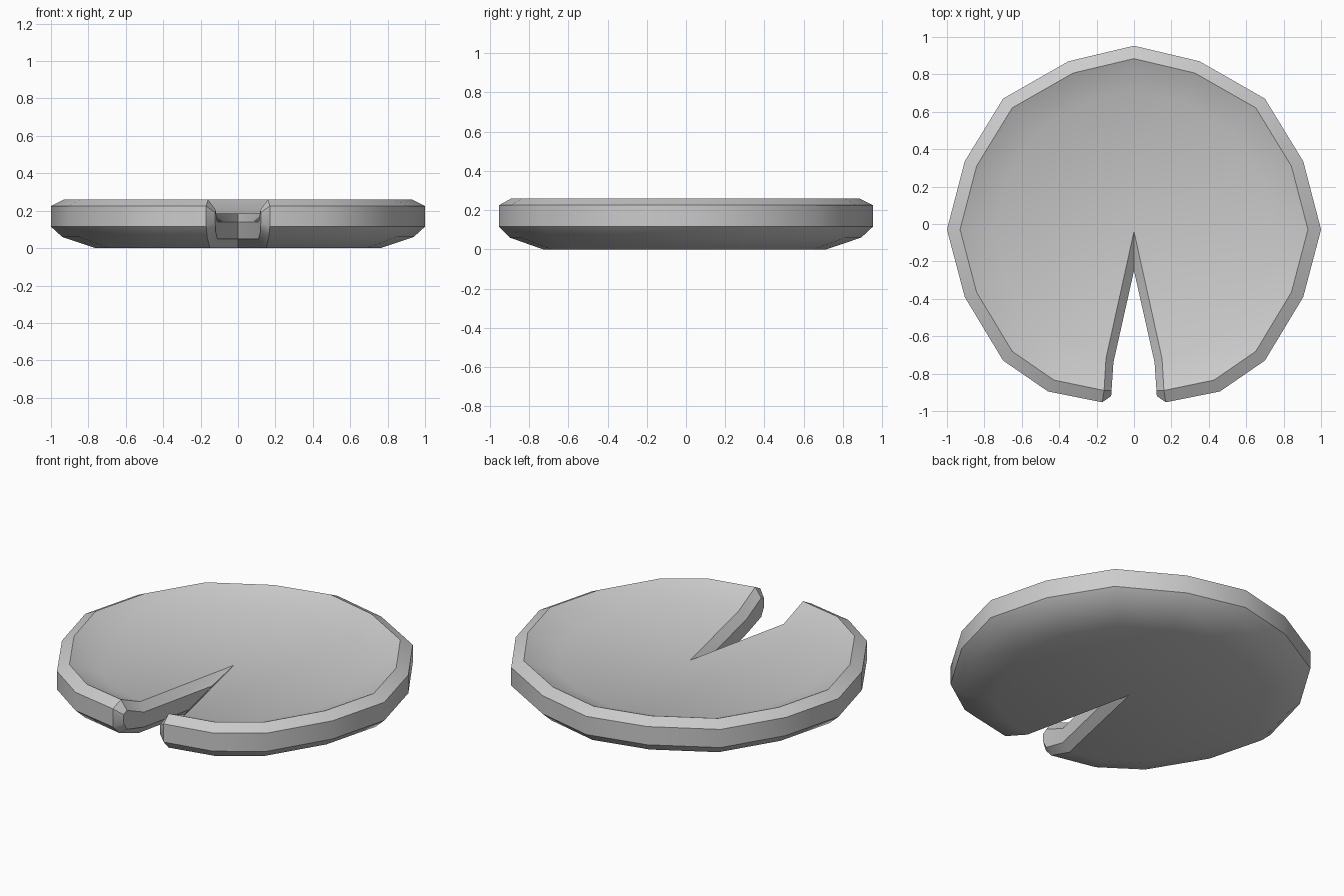
import bpy, bmesh, math

if "Cube" in bpy.data.objects:
    bpy.data.objects.remove(bpy.data.objects["Cube"])

# Right half of the outer outline, from the notch tip round to the back
outline = [(0.17, -0.953), (0.46, -0.895), (0.70, -0.73), (0.905, -0.39), (1.0, -0.03),
           (0.905, 0.335), (0.70, 0.67), (0.35, 0.87), (0, 0.953)]
CY = -0.03

# Rings over the rim, from dished top to flat base: scale, height, notch tip x and y
rings = [(0.75, 0.185, 0.15, -0.72), (0.93, 0.26, 0.16, -0.89), (1.0, 0.225, 0.17, -0.953),
         (1.0, 0.115, 0.17, -0.953), (0.94, 0.06, 0.165, -0.9), (0.76, 0.0, 0.15, -0.73)]
# Notch wall, bulging inwards from the ring ends
wall_points = [(0.11, -0.74, 0.14), (0.12, -0.89, 0.205), (0.122, -0.92, 0.19),
               (0.122, -0.92, 0.14), (0.12, -0.89, 0.09), (0.11, -0.74, 0.05)]
# Inner end of the notch
apex_points = [(0, -0.04, 0.185), (0, -0.25, 0.14), (0, -0.25, 0.05), (0, -0.04, 0)]

bm = bmesh.new()
grid = []
for s, z, tx, ty in rings:
    row = [bm.verts.new((tx, ty, z))]
    row += [bm.verts.new((x * s, CY + (y - CY) * s, z)) for x, y in outline[1:]]
    grid.append(row)
wall = [bm.verts.new(p) for p in wall_points]
apex = [bm.verts.new(p) for p in apex_points]

# Rim and rounded tip
for i in range(len(rings) - 1):
    a, b = grid[i], grid[i + 1]
    for j in range(len(outline) - 1):
        bm.faces.new((a[j], b[j], b[j + 1], a[j + 1]))
    bm.faces.new((a[0], wall[i], wall[i + 1], b[0]))
bm.faces.new(wall)

# Notch sides
bm.faces.new((apex[0], apex[1], wall[0], grid[0][0]))
bm.faces.new((apex[1], apex[2], wall[5], wall[0]))
bm.faces.new((apex[2], apex[3], grid[5][0], wall[5]))

# Top and base
bm.faces.new([apex[0]] + grid[0])
bm.faces.new([apex[3]] + grid[5])
bmesh.ops.recalc_face_normals(bm, faces=bm.faces[:])

mesh = bpy.data.meshes.new("notched_pad")
bm.to_mesh(mesh)
bm.free()
pad = bpy.data.objects.new("notched_pad", mesh)
bpy.context.collection.objects.link(pad)
bpy.context.view_layer.objects.active = pad
pad.select_set(True)

# Mirror to the left half
mirror = pad.modifiers.new("mirror", 'MIRROR')
mirror.use_clip = True
bpy.ops.object.modifier_apply(modifier=mirror.name)
bpy.ops.object.shade_smooth_by_angle(angle=math.radians(30))
